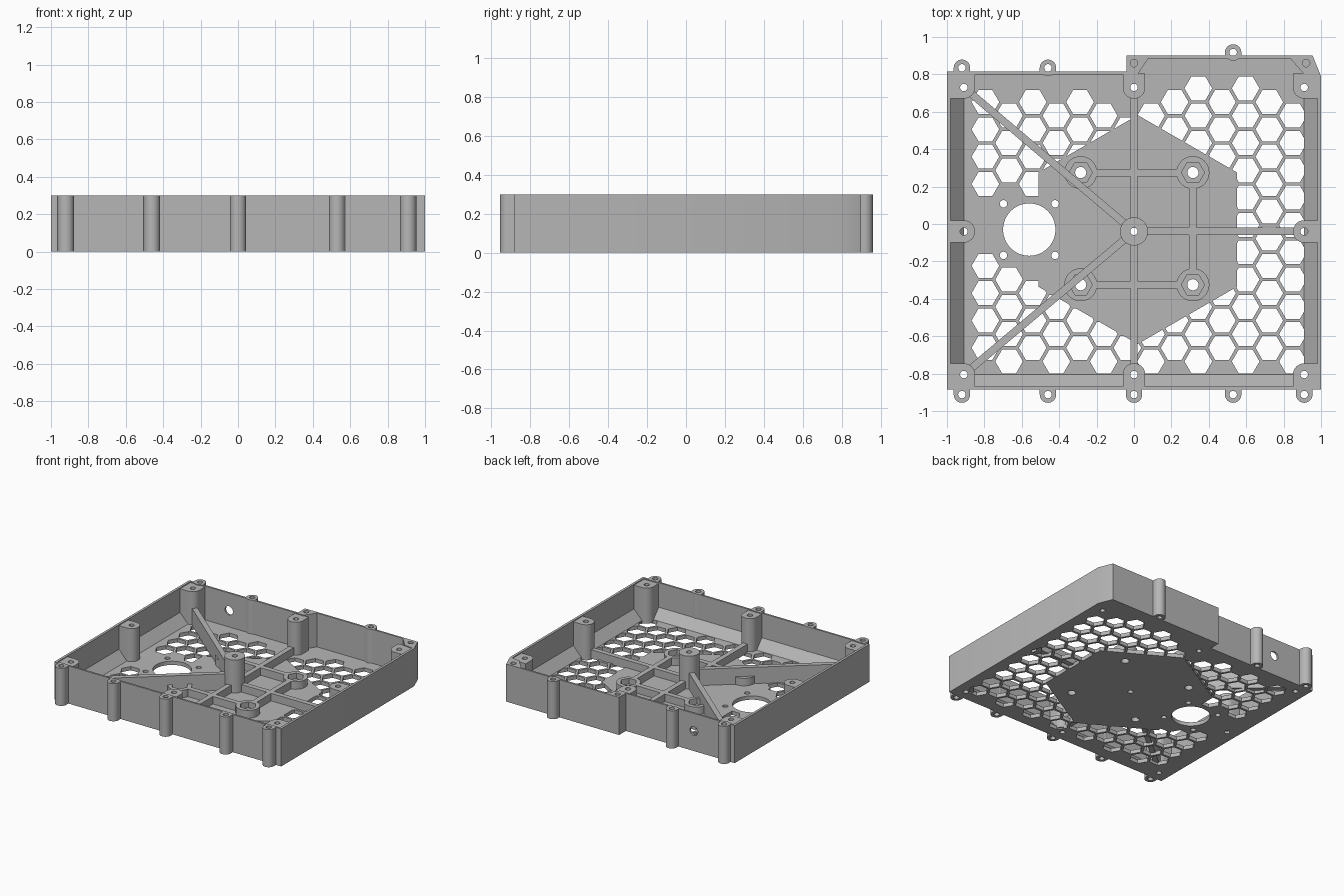
import bpy, bmesh, math
from mathutils import Vector
from mathutils.geometry import convex_hull_2d

cube = bpy.data.objects.get("Cube")
if cube:
    bpy.data.objects.remove(cube)

grey = bpy.data.materials.new("plain grey")
grey.use_nodes = True
grey.diffuse_color = (0.47, 0.47, 0.47, 1)
grey.node_tree.nodes["Principled BSDF"].inputs["Base Color"].default_value = grey.diffuse_color

H, FLOOR, RIB = 0.3, 0.03, 0.09


def circle(c, r, n=32, turn=0.0):
    return [(c[0] + r * math.cos(turn + math.tau * i / n),
             c[1] + r * math.sin(turn + math.tau * i / n)) for i in range(n)]


def hull(points):
    return [points[i] for i in convex_hull_2d([Vector(p) for p in points])]


def prisms(name, outlines, z0, z1):
    """Extrude one or more flat outlines from z0 to z1."""
    bm = bmesh.new()
    for outline in outlines:
        face = bm.faces.new([bm.verts.new((x, y, z0)) for x, y in outline])
        out = bmesh.ops.extrude_face_region(bm, geom=[face])
        top = [v for v in out["geom"] if isinstance(v, bmesh.types.BMVert)]
        bmesh.ops.translate(bm, verts=top, vec=(0, 0, z1 - z0))
    bmesh.ops.recalc_face_normals(bm, faces=bm.faces[:])
    mesh = bpy.data.meshes.new(name)
    bm.to_mesh(mesh)
    bm.free()
    mesh.materials.append(grey)
    obj = bpy.data.objects.new(name, mesh)
    bpy.context.collection.objects.link(obj)
    return obj


def cut(target, cutter):
    """Subtract the cutter for good and remove it."""
    mod = target.modifiers.new("cut", 'BOOLEAN')
    mod.operation, mod.solver, mod.object = 'DIFFERENCE', 'EXACT', cutter
    bpy.context.view_layer.update()
    graph = bpy.context.evaluated_depsgraph_get()
    mesh = bpy.data.meshes.new_from_object(target.evaluated_get(graph))
    target.modifiers.clear()
    target.data = mesh
    bpy.data.objects.remove(cutter)


def drilled(name, outline, c, z0, z1, r=0.02):
    obj = prisms(name, [outline], z0, z1)
    cut(obj, prisms("drill", [circle(c, r, 20)], -0.1, 0.5))
    return obj


def rib(name, a, b, height, trim=0.05, width=0.04):
    a, b = Vector(a), Vector(b)
    d = (b - a).normalized()
    s = Vector((-d.y, d.x)) * width / 2
    a, b = a + d * trim, b - d * trim
    prisms(name, [[tuple(p) for p in (a - s, b - s, b + s, a + s)]], 0.02, height)


# Tray shell with a step in the back wall
outer = [(-1, -.885), (1, -.885), (1, .79), (.955, .9), (-.04, .9), (-.04, .815), (-1, .815)]
inner = [(-.98, -.87), (.98, -.87), (.98, .785), (.94, .885), (-.02, .885), (-.02, .8), (-.98, .8)]
tray = prisms("tray", [outer], 0, H)
cut(tray, prisms("hollow", [inner], FLOOR, 0.5))

# Honeycomb vents around a solid hexagonal pad and the round opening
port = (-.56, -.03)
cells = []
for col in range(-1, 13):
    x = -.668 + .1265 * col
    for row in range(11):
        y = -.735 + .146 * row + (.073 if col % 2 else 0)
        limit = .66 if x < 0 or x > .8 or x < .2 else .74
        near_port = abs(x - port[0]) * .25 + abs(y - port[1]) < .22
        near_boss = abs(x) < .1 and y > .6
        if y < limit and not near_port and not near_boss:
            cells.append(circle((x, y), .074, 6))
vents = prisms("vents", cells, -0.1, 0.1)
cut(vents, prisms("pad", [circle((.02, -.03), .612, 6, math.pi / 6)], -0.2, 0.2))
cut(tray, vents)

# Floor holes
bosses = [(x, y) for x in (-.91, 0, .91) for y in (-.805, -.04, .73)]
standoffs = [(x, y) for x in (-.285, .315) for y in (-.325, .275)]
holes = [circle(port, .14, 48)]
holes += [circle((port[0] + sx * .138, port[1] + sy * .138), .02, 16)
          for sx in (-1, 1) for sy in (-1, 1)]
holes += [circle(c, .02, 20) for c in bosses]
holes += [circle(c, .03, 20) for c in standoffs]
cut(tray, prisms("floor_holes", holes, -0.1, 0.1))

# Cable hole through the back wall
drill = prisms("wall_drill", [circle((0, 0), .035, 24)], -0.1, 0.1)
drill.rotation_euler = (math.pi / 2, 0, 0)
drill.location = (-.64, .81, .16)
cut(tray, drill)

# Screw bosses grown out to the nearest walls
for i, (x, y) in enumerate(bosses):
    r = .06
    wx = math.copysign(.985, x) if x else 0
    wy = -.875 if y < -.5 else (.805 if y > .5 else 0)
    pts = circle((x, y), r if wx or wy else .075)
    if wx and wy:
        ix, iy = x - math.copysign(r, x), y - math.copysign(r, y)
        pts += [(wx, wy), (ix, wy), (wx, iy)]
    elif wx:
        pts += [(wx, y - r), (wx, y + r)]
    elif wy:
        pts += [(-r, wy), (r, wy)]
    drilled(f"screw_boss_{i + 1}", hull(pts), (x, y), .01, .293)

# Outer lugs on the front and back walls
lugs = [(x, -.912, -.88) for x in (-.92, -.46, 0, .53, .91)]
lugs += [(-.92, .835, .81), (-.46, .835, .81), (.53, .917, .89)]
for i, (x, y, wall) in enumerate(lugs):
    pts = circle((x, y), .044) + [(x - .044, wall), (x + .044, wall)]
    drilled(f"outer_lug_{i + 1}", hull(pts), (x, y), 0, H)

# Inner lugs of the raised back bay
drilled("bay_lug_middle", [(-.04, .8), (.02, .8), (.08, .89), (-.04, .89)], (0, .86), .01, H)
drilled("bay_lug_corner", [(.99, .79), (.95, .89), (.83, .89), (.91, .8)], (.92, .86), .18, H)

# Standoffs with hexagonal nut pockets
for i, c in enumerate(standoffs):
    s = drilled(f"standoff_{i + 1}", circle(c, .088), c, .01, RIB, .03)
    cut(s, prisms("pocket", [circle(c, .062, 6)], .045, 0.3))

# Floor ribs
mid = (0, -.04)
for name, end in (("front", (0, -.805)), ("back", (0, .73)), ("side", (.91, -.04))):
    rib("rib_" + name, mid, end, RIB)
rib("rib_cross_back", standoffs[1], standoffs[3], RIB, .075)
rib("rib_cross_front", standoffs[0], standoffs[2], RIB, .075)
rib("rib_cross_side", standoffs[2], standoffs[3], RIB, .075)
for name, y in (("front", -.805), ("back", .73)):
    rib("brace_" + name, mid, (-.91, y), .16)


# Sloped skirts along three walls
def skirt(name, wall, foot, start, end, along_x):
    bm = bmesh.new()
    rings = []
    for t in (start, end):
        ring = [(wall, .02), (foot, .02), (foot, FLOOR), (wall, .11)]
        rings.append([bm.verts.new((t, p, z) if along_x else (p, t, z)) for p, z in ring])
    bm.faces.new(rings[0])
    bm.faces.new(rings[1])
    for k in range(4):
        j = (k + 1) % 4
        bm.faces.new((rings[0][k], rings[0][j], rings[1][j], rings[1][k]))
    bmesh.ops.recalc_face_normals(bm, faces=bm.faces[:])
    mesh = bpy.data.meshes.new(name)
    bm.to_mesh(mesh)
    bm.free()
    mesh.materials.append(grey)
    bpy.context.collection.objects.link(bpy.data.objects.new(name, mesh))


skirt("skirt_left", .985, .91, -.76, .68, False)
skirt("skirt_right", -.985, -.91, -.76, .68, False)
for name, s in (("left", 1), ("right", -1)):
    skirt("skirt_front_" + name, -.875, -.805, s * .05, s * .86, True)

# Smooth round parts, crisp edges
bpy.ops.object.select_all(action='DESELECT')
for obj in bpy.context.collection.objects:
    if obj.type == 'MESH' and grey.name in obj.data.materials:
        obj.select_set(True)
        bpy.context.view_layer.objects.active = obj
bpy.ops.object.shade_smooth_by_angle(angle=math.radians(30))
